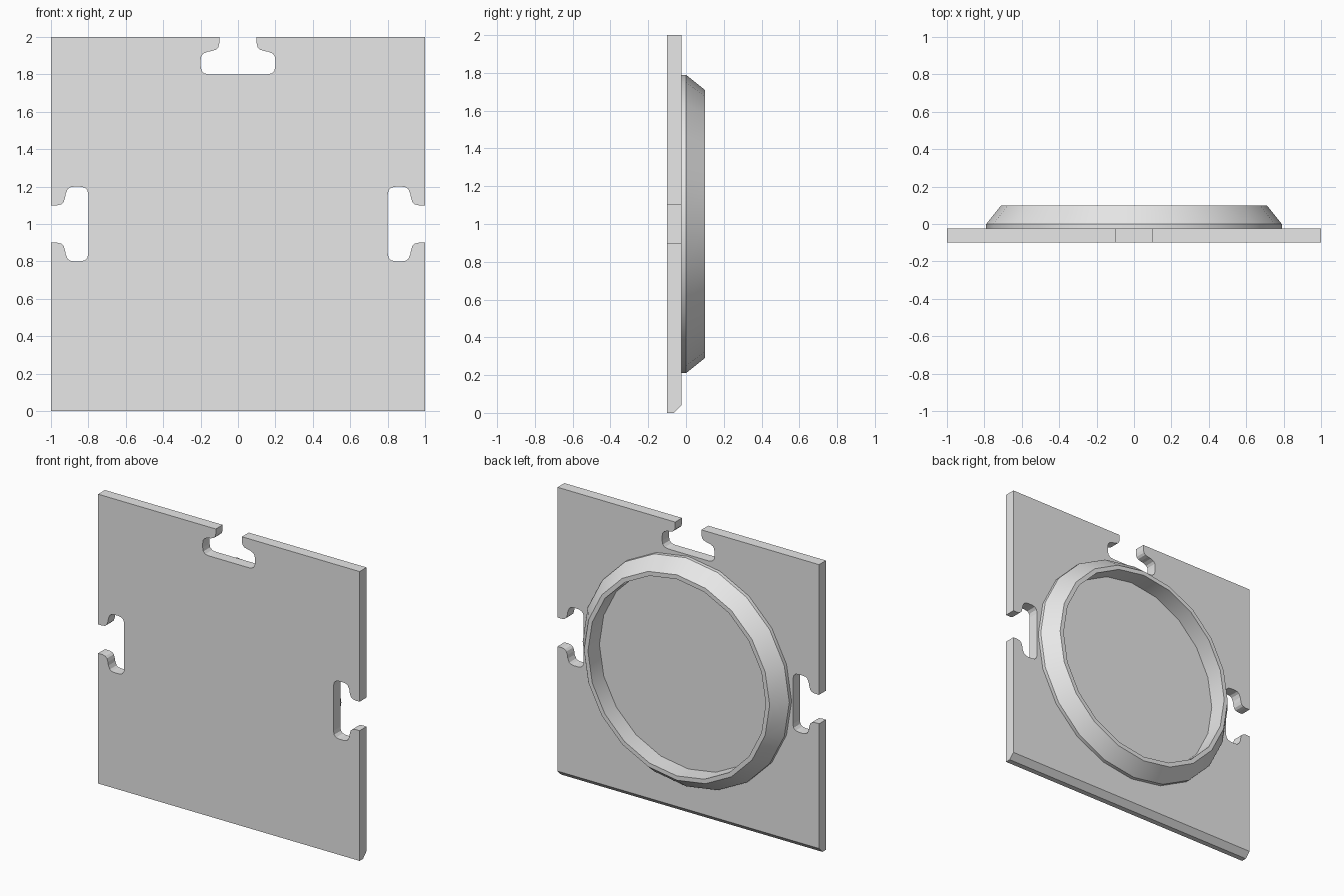
import bpy, bmesh, math

if "Cube" in bpy.data.objects:
    bpy.data.objects.remove(bpy.data.objects["Cube"])

grey = bpy.data.materials.new("plain grey")
grey.diffuse_color = (0.8, 0.8, 0.8, 1)
grey.use_nodes = True
grey.node_tree.nodes["Principled BSDF"].inputs["Base Color"].default_value = grey.diffuse_color


def make_object(name, bm):
    bmesh.ops.recalc_face_normals(bm, faces=bm.faces)
    mesh = bpy.data.meshes.new(name)
    bm.to_mesh(mesh)
    bm.free()
    mesh.materials.append(grey)
    obj = bpy.data.objects.new(name, mesh)
    bpy.context.collection.objects.link(obj)
    return obj


# Slot outline as (depth from edge, half width); mirrored to complete the slot
half = [(0, .1), (.035, .1), (.055, .105), (.068, .117), (.075, .14), (.079, .163),
        (.09, .187), (.105, .197), (.125, .2), (.155, .2), (.18, .195), (.195, .18),
        (.2, .155)]
slot = half + [(d, -w) for d, w in reversed(half)]

# Plate outline: slots on the left, top and right edges
outline = [(-1, 0)]
outline += [(-1 + d, 1 - w) for d, w in slot]
outline += [(-1, 2)]
outline += [(-w, 2 - d) for d, w in slot]
outline += [(1, 2)]
outline += [(1 - d, 1 + w) for d, w in slot]
outline += [(1, 0)]

FRONT, BACK = -0.10, -0.025
bm = bmesh.new()
face = bm.faces.new([bm.verts.new((x, FRONT, z)) for x, z in outline])
ext = bmesh.ops.extrude_face_region(bm, geom=[face], use_keep_orig=True)
for v in ext["geom"]:
    if isinstance(v, bmesh.types.BMVert):
        v.co.y = BACK
# Chamfer along the bottom back edge
edge = [e for e in bm.edges
        if all(v.co.z < 1e-4 and v.co.y > -0.05 for v in e.verts)]
bmesh.ops.bevel(bm, geom=edge, offset=0.038, segments=1, affect='EDGES')
make_object("plate", bm)

# Raised ring: (radius, y) cross-section swept around the plate centre
section = [(.68, -.03), (.79, -.03), (.79, 0), (.71, .1), (.68, .1)]
SIDES = 20
bm = bmesh.new()
loops = []
for i in range(SIDES):
    a = 2 * math.pi * i / SIDES
    loops.append([bm.verts.new((r * math.cos(a), y, 1 + r * math.sin(a)))
                  for r, y in section])
for i in range(SIDES):
    p, q = loops[i], loops[(i + 1) % SIDES]
    for j in range(len(section)):
        k = (j + 1) % len(section)
        bm.faces.new((p[j], p[k], q[k], q[j]))
ring = make_object("raised_ring", bm)
bpy.context.view_layer.objects.active = ring
ring.select_set(True)
bpy.ops.object.shade_smooth_by_angle(angle=math.radians(30))
